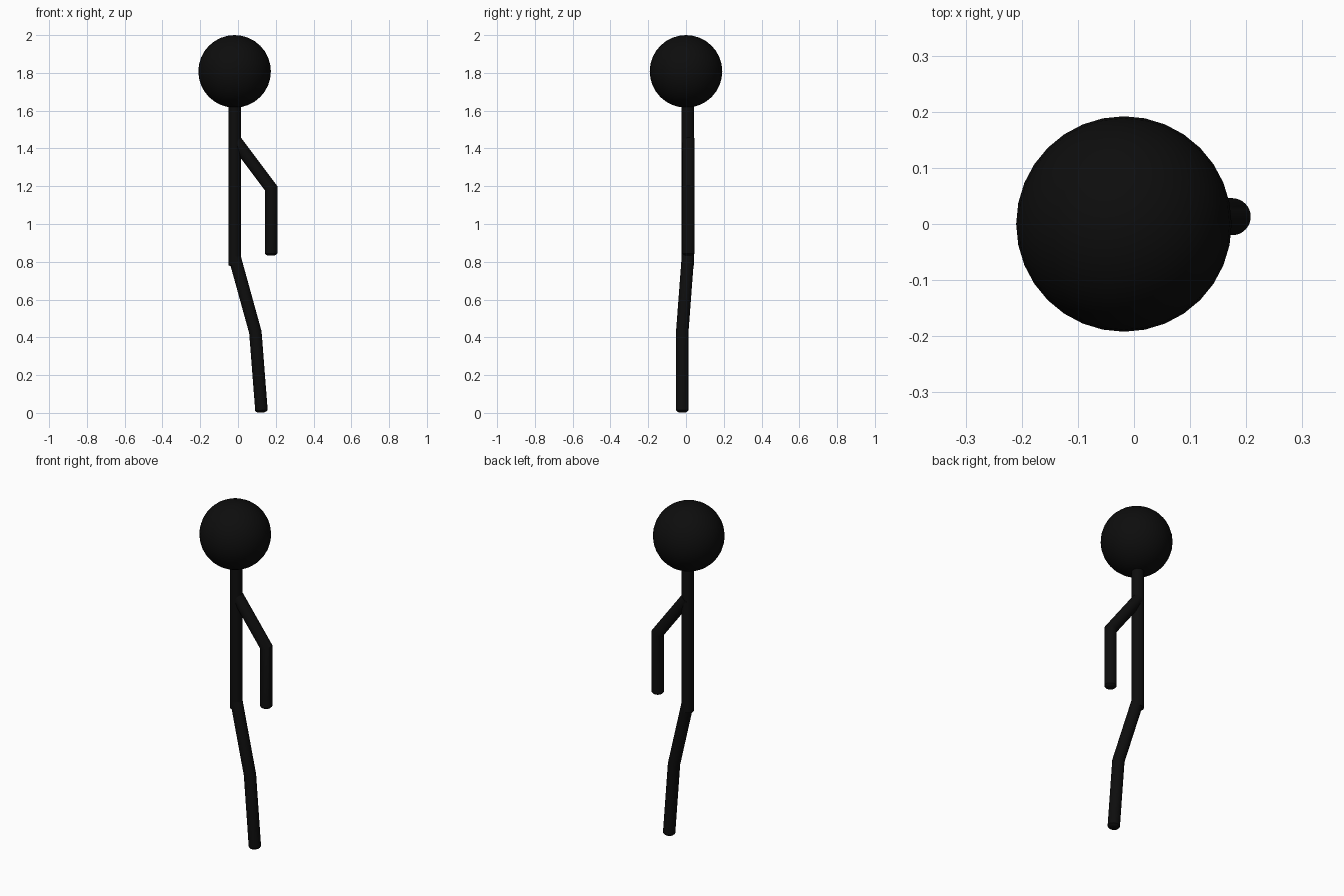
import bpy, bmesh, math
from mathutils import Vector

if "Cube" in bpy.data.objects:
    bpy.data.objects.remove(bpy.data.objects["Cube"])

black = bpy.data.materials.new("black")
black.diffuse_color = (0.004, 0.004, 0.004, 1)
black.use_nodes = True
black.node_tree.nodes["Principled BSDF"].inputs["Base Color"].default_value = black.diffuse_color

SIDES = 32
R = 0.033


def finish(name, bm):
    bmesh.ops.recalc_face_normals(bm, faces=bm.faces)
    me = bpy.data.meshes.new(name)
    bm.to_mesh(me)
    bm.free()
    me.materials.append(black)
    ob = bpy.data.objects.new(name, me)
    bpy.context.collection.objects.link(ob)
    bpy.ops.object.select_all(action='DESELECT')
    ob.select_set(True)
    bpy.context.view_layer.objects.active = ob
    bpy.ops.object.shade_smooth_by_angle(angle=math.radians(30))


def limb(name, points, dome=0.012):
    """Round tube through the points with mitred bends and a softly domed far end."""
    pts = [Vector(p) for p in points]
    dirs = [(b - a).normalized() for a, b in zip(pts, pts[1:])]
    bm = bmesh.new()
    rings = []

    def ring(centre, axis, normal, radius):
        # project a circle around the axis onto the mitre plane
        u = axis.cross(Vector((0, 1, 0))).normalized()
        v = axis.cross(u)
        vs = []
        for i in range(SIDES):
            a = 2 * math.pi * i / SIDES
            p = (u * math.cos(a) + v * math.sin(a)) * radius
            p -= axis * (p.dot(normal) / axis.dot(normal))
            vs.append(bm.verts.new(centre + p))
        rings.append(vs)

    ring(pts[0], dirs[0], dirs[0], R)
    for p, a, b in zip(pts[1:-1], dirs, dirs[1:]):
        ring(p, a, (a + b).normalized(), R)
    end, d = pts[-1], dirs[-1]
    ring(end - d * dome, d, d, R)
    ring(end - d * dome * 0.35, d, d, R * 0.8)
    ring(end, d, d, R * 0.45)
    for r, s in zip(rings, rings[1:]):
        for i in range(SIDES):
            j = (i + 1) % SIDES
            bm.faces.new((r[i], r[j], s[j], s[i]))
    bm.faces.new(rings[0])
    bm.faces.new(rings[-1])
    finish(name, bm)


# Head
bm = bmesh.new()
bmesh.ops.create_uvsphere(bm, u_segments=32, v_segments=16, radius=0.192)
bmesh.ops.translate(bm, verts=bm.verts, vec=(-0.018, 0, 1.808))
finish("head", bm)

# Torso with neck, one arm and one leg
limb("torso", [(-0.018, 0.01, 1.68), (-0.018, 0.01, 0.777)], dome=0.004)
limb("arm", [(-0.018, 0.013, 1.447), (0.175, 0.013, 1.19), (0.175, 0.013, 0.832)])
limb("leg", [(-0.018, 0.01, 0.825), (0.092, -0.02, 0.427), (0.125, -0.02, 0.002)])
